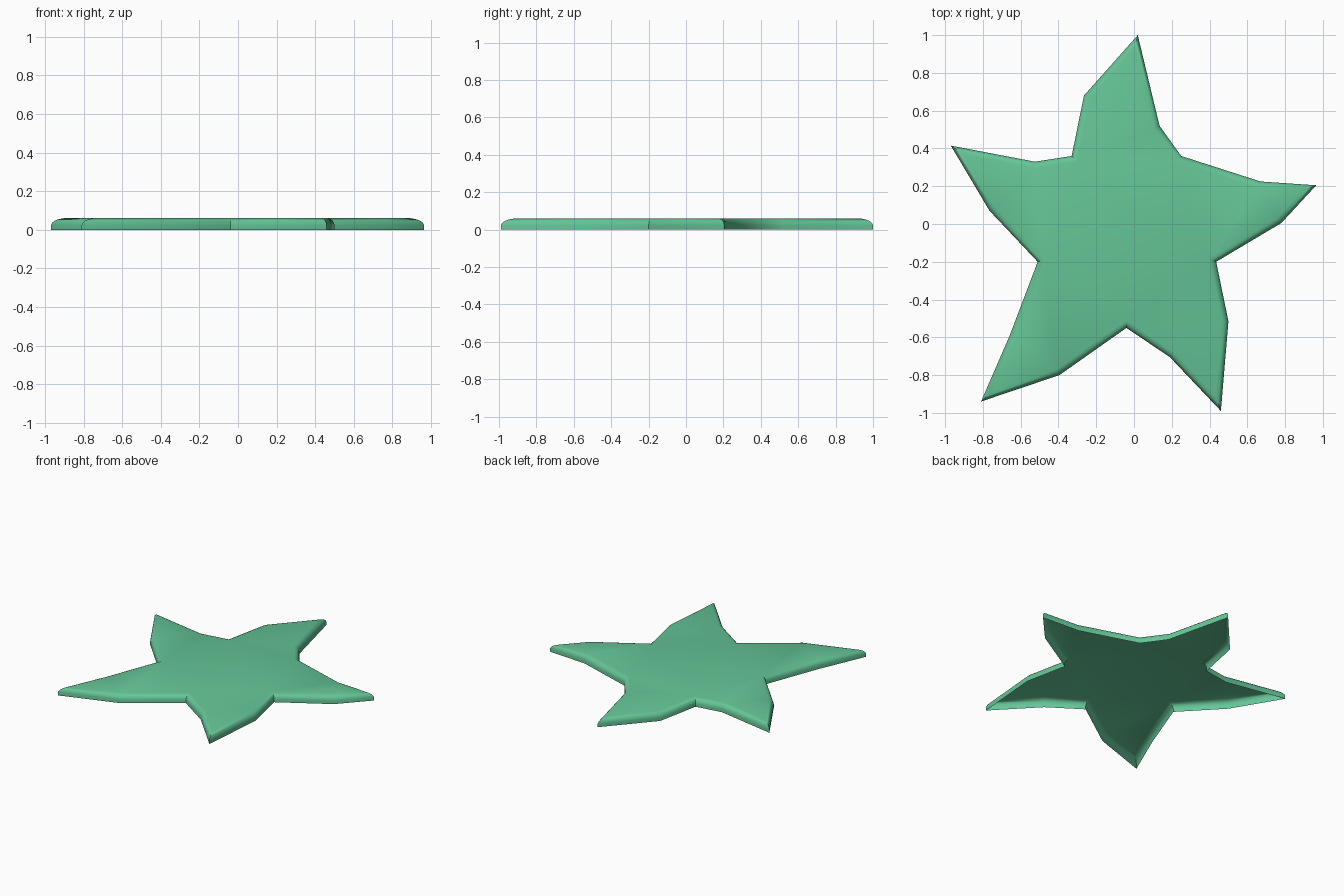
import bpy, bmesh
from mathutils import Vector

if "Cube" in bpy.data.objects:
    bpy.data.objects.remove(bpy.data.objects["Cube"])

# Star outline, clockwise: tip, flank, notch, flank ...
outline = [Vector(p) for p in [
    (0.02, 1.0), (0.135, 0.52), (0.25, 0.36), (0.67, 0.225), (0.965, 0.205),
    (0.78, 0.005), (0.435, -0.20), (0.50, -0.515), (0.46, -0.99), (0.19, -0.705),
    (-0.04, -0.55), (-0.395, -0.80), (-0.81, -0.94), (-0.66, -0.595), (-0.51, -0.20),
    (-0.765, 0.07), (-0.97, 0.415), (-0.525, 0.33), (-0.33, 0.36), (-0.265, 0.68)]]
n = len(outline)


def inset(points, d):
    """Mitred inward offset of a clockwise outline."""
    result = []
    for i, p in enumerate(points):
        a = (p - points[i - 1]).normalized()
        b = (points[(i + 1) % n] - p).normalized()
        na, nb = Vector((a.y, -a.x)), Vector((b.y, -b.x))
        result.append(p + (na + nb) * d / (1 + na.dot(nb)))
    return result


# Rounded edge profile: (inset, height)
profile = [(0, 0), (0, 0.025), (0.003, 0.036), (0.009, 0.046), (0.018, 0.054), (0.033, 0.06)]

# Star shell: rounded rim and flat top, open underneath
bm = bmesh.new()
rings = [[bm.verts.new((p.x, p.y, z)) for p in inset(outline, d)] for d, z in profile]
for low, high in zip(rings, rings[1:]):
    for i in range(n):
        j = (i + 1) % n
        bm.faces.new((low[j], low[i], high[i], high[j]))
top = bm.faces.new(rings[-1][::-1])
bmesh.ops.triangulate(bm, faces=[top])
mesh = bpy.data.meshes.new("star")
bm.to_mesh(mesh)
bm.free()
star = bpy.data.objects.new("star", mesh)
bpy.context.collection.objects.link(star)

# Green colour
mat = bpy.data.materials.new("green")
mat.diffuse_color = (0.13, 0.56, 0.31, 1)
mat.use_nodes = True
mat.node_tree.nodes["Principled BSDF"].inputs["Base Color"].default_value = mat.diffuse_color
mesh.materials.append(mat)

# Smooth shading
bpy.context.view_layer.objects.active = star
star.select_set(True)
bpy.ops.object.shade_smooth_by_angle(angle=0.7)
